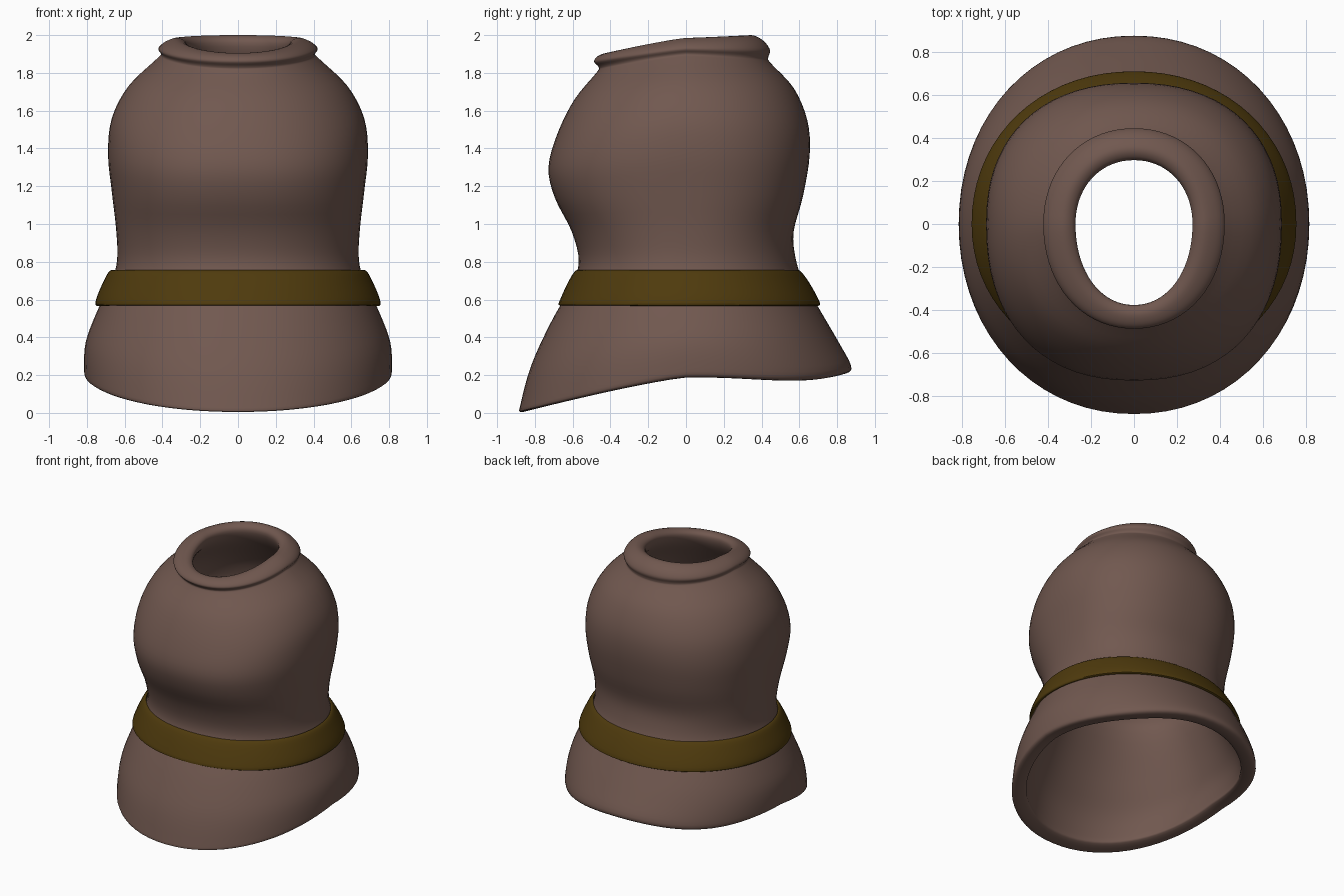
import bpy, math

SEG = 72


def material(name, rgb):
    m = bpy.data.materials.new(name)
    m.diffuse_color = (*rgb, 1)
    return m


def smooth_loop(rows, sub):
    # Catmull-Rom through a closed list of rows
    out, n = [], len(rows)
    for i in range(n):
        p0, p1, p2, p3 = (rows[(i + k) % n] for k in (-1, 0, 1, 2))
        for j in range(sub):
            t = j / sub
            out.append([0.5 * (2 * b + (c - a) * t + (2 * a - 5 * b + 4 * c - d) * t * t
                               + (3 * b - a - 3 * c + d) * t ** 3)
                        for a, b, c, d in zip(p0, p1, p2, p3)])
    return out


def spow(v, p):
    return math.copysign(abs(v) ** p, v)


def ring_shell(name, rows, mat, sub=4, boxy=0.0):
    # each row: front radius, front z, side radius, side z, back radius, back z
    verts, faces = [], []
    loop = smooth_loop(rows, sub)
    for f, zf, x, zx, b, zb in loop:
        # chest is squarer in plan than hem and collar
        p = 0.96 - boxy * math.exp(-((zx - 1.2) / 0.42) ** 2)
        # slight wave in the back of the hem
        wave = 0.03 * boxy * 10 * max(0, min(1, (0.45 - zx) / 0.2))
        for k in range(SEG):
            a = 2 * math.pi * k / SEG
            s, c = math.sin(a), math.cos(a)
            r, ze = (f, zf) if c < 0 else (b, zb)
            z = zx + (ze - zx) * abs(c) ** 1.15
            if c > 0:
                z -= wave * math.sin(2 * a) ** 2
            verts.append((x * spow(s, p), r * spow(c, p), z))
    n = len(loop)
    for i in range(n):
        for k in range(SEG):
            i2, k2 = (i + 1) % n, (k + 1) % SEG
            faces.append((i * SEG + k, i2 * SEG + k, i2 * SEG + k2, i * SEG + k2))
    me = bpy.data.meshes.new(name)
    me.from_pydata(verts, [], faces)
    ob = bpy.data.objects.new(name, me)
    bpy.context.collection.objects.link(ob)
    me.materials.append(mat)
    bpy.context.view_layer.objects.active = ob
    ob.select_set(True)
    bpy.ops.object.mode_set(mode='EDIT')
    bpy.ops.mesh.select_all(action='SELECT')
    bpy.ops.mesh.normals_make_consistent(inside=False)
    bpy.ops.object.mode_set(mode='OBJECT')
    bpy.ops.object.shade_smooth_by_angle(angle=math.radians(50))
    ob.select_set(False)
    return ob


cloth = material("brown_cloth", (0.165, 0.098, 0.079))
leather = material("dark_leather", (0.078, 0.043, 0.004))

# tunic: outside from hem to collar, then back down the inside
outer = [
    (0.875, 0.005, 0.800, 0.19, 0.850, 0.21),
    (0.875, 0.05, 0.815, 0.24, 0.874, 0.25),
    (0.820, 0.25, 0.805, 0.38, 0.805, 0.38),
    (0.720, 0.47, 0.745, 0.54, 0.700, 0.56),
    (0.610, 0.67, 0.670, 0.70, 0.620, 0.70),
    (0.568, 0.80, 0.640, 0.81, 0.580, 0.82),
    (0.605, 0.96, 0.645, 0.97, 0.570, 0.96),
    (0.695, 1.14, 0.668, 1.17, 0.620, 1.15),
    (0.728, 1.30, 0.688, 1.37, 0.655, 1.37),
    (0.680, 1.48, 0.668, 1.56, 0.642, 1.55),
    (0.590, 1.66, 0.580, 1.73, 0.570, 1.72),
    (0.475, 1.80, 0.435, 1.87, 0.450, 1.85),
    (0.462, 1.83, 0.408, 1.90, 0.435, 1.88),
    (0.487, 1.86, 0.422, 1.93, 0.445, 1.92),
    (0.465, 1.89, 0.385, 1.965, 0.410, 1.97),
    (0.415, 1.905, 0.320, 1.985, 0.345, 2.00),
    (0.378, 1.88, 0.272, 1.95, 0.297, 1.96),
]
inner = [
    (0.395, 1.80, 0.310, 1.86, 0.340, 1.85),
    (0.490, 1.65, 0.490, 1.68, 0.480, 1.67),
    (0.585, 1.46, 0.572, 1.53, 0.545, 1.53),
    (0.628, 1.30, 0.588, 1.36, 0.555, 1.36),
    (0.510, 0.98, 0.547, 0.98, 0.470, 0.96),
    (0.470, 0.80, 0.542, 0.81, 0.482, 0.80),
    (0.620, 0.45, 0.650, 0.52, 0.605, 0.52),
    (0.725, 0.24, 0.705, 0.37, 0.700, 0.36),
    (0.778, 0.075, 0.715, 0.24, 0.765, 0.25),
    (0.792, 0.030, 0.718, 0.198, 0.778, 0.216),
]
ring_shell("tunic", outer + inner, cloth, boxy=0.1)

# belt: flared band standing off the waist at the sides
belt = [
    (0.674, 0.572, 0.755, 0.572, 0.710, 0.572),
    (0.662, 0.610, 0.745, 0.620, 0.692, 0.620),
    (0.625, 0.690, 0.710, 0.700, 0.652, 0.690),
    (0.592, 0.745, 0.685, 0.745, 0.612, 0.745),
    (0.570, 0.755, 0.665, 0.755, 0.590, 0.755),
    (0.570, 0.720, 0.668, 0.720, 0.595, 0.720),
    (0.605, 0.640, 0.705, 0.640, 0.640, 0.640),
    (0.640, 0.575, 0.730, 0.575, 0.675, 0.575),
]
ring_shell("belt", belt, leather, sub=3)
